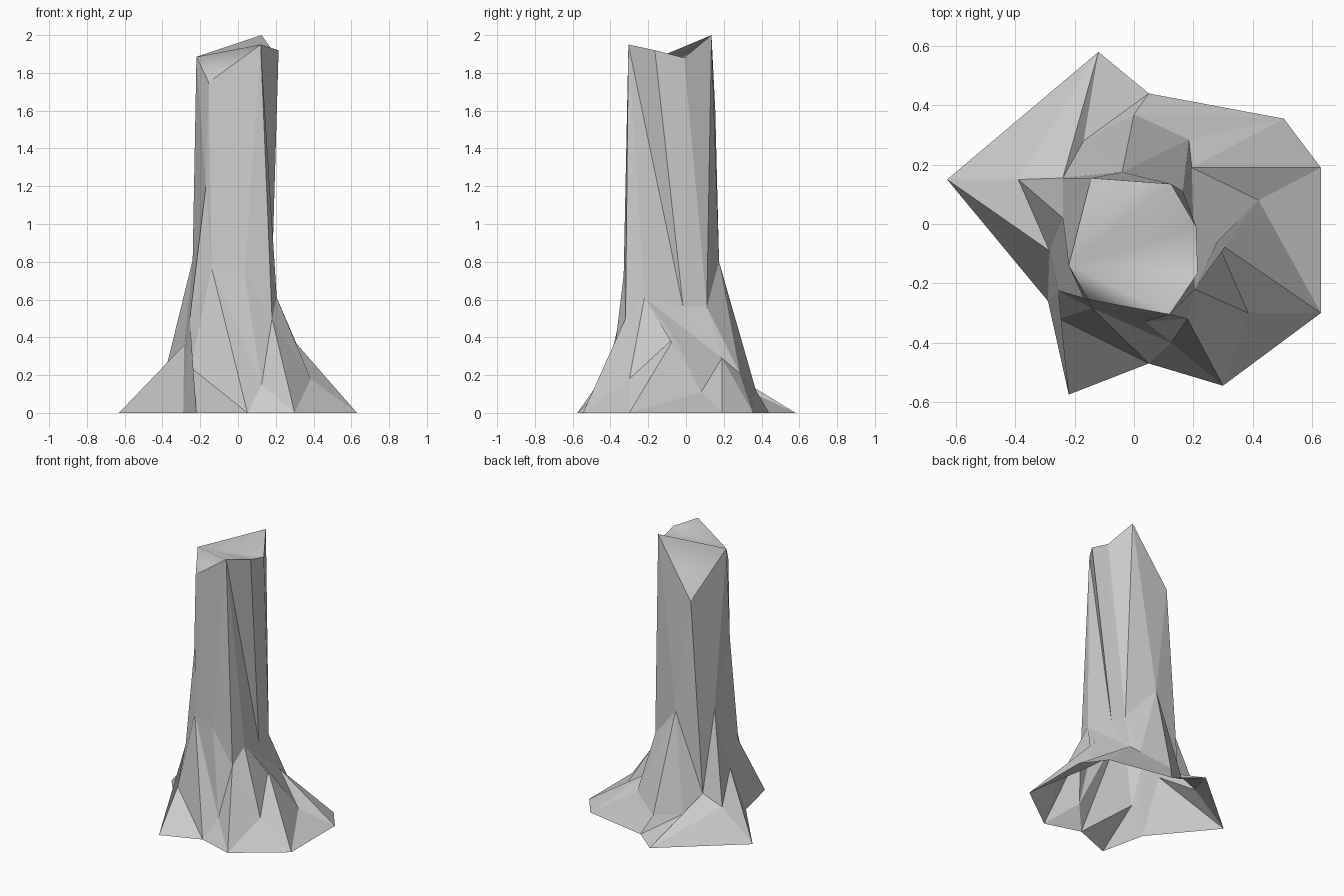
import bpy, bmesh

if "Cube" in bpy.data.objects:
    bpy.data.objects.remove(bpy.data.objects["Cube"])

# Outline rings of the trunk, counter-clockwise, starting at the front
root_tips = [(x, y, 0) for x, y in (
    (.05, -.47), (.30, -.545), (.63, -.30), (.63, .19), (.505, .355),
    (.05, .44), (-.12, .58), (-.63, .15), (-.29, -.26), (-.22, -.575))]
front_ridge = (.18, -.32, .5)     # points where roots run straight into the trunk
back_groove = (-.24, .155, .26)
root_folds = [
    (.125, -.40, .15), front_ridge, (.385, -.30, .18), (.28, -.06, .40),
    (.42, .08, .11), (.195, .19, .29), (.185, .285, .21), (0, .37, .12),
    (-.17, .28, .14), back_groove, (-.39, .15, .2), (-.285, -.09, .36),
    (-.255, -.225, .5), (-.25, -.32, .24), root_tips[0]]
trunk_base = [
    (.035, -.33, .73), front_ridge, (.205, -.22, .61), (.175, -.015, .56),
    (.165, .11, .56), (-.04, .175, .8), back_groove, (-.24, .02, .81),
    (-.17, -.25, 1.2), (-.14, -.285, .77)]
broken_rim = [
    (.12, -.305, 1.95), (.215, -.165, 1.92), (.21, -.01, 1.88),
    (.125, .135, 2.0), (-.145, .155, 1.6), (-.22, -.14, 1.885),
    (-.155, -.255, 1.75)]

bm = bmesh.new()
verts = {}


def vert(co):
    if co not in verts:
        verts[co] = bm.verts.new(co)
    return verts[co]


def tri(a, b, c):
    if len({a, b, c}) == 3:
        return bm.faces.new((vert(a), vert(b), vert(c)))


def zip_rings(low, high, steps):
    """Join two rings with triangles; each step advances the Low or High ring."""
    i = j = 0
    for s in steps:
        a, b = low[i % len(low)], high[j % len(high)]
        if s == "L":
            i += 1
            tri(a, low[i % len(low)], b)
        else:
            j += 1
            tri(a, high[j % len(high)], b)


# Roots, flare and shaft
zip_rings(root_tips, root_folds, "LHHLHHLHLHHLHLHHLHLHLHLHH")
zip_rings(root_folds, trunk_base, "LHHLLLLHHLHLLLHHLLLHHLLLH")
zip_rings(trunk_base, broken_rim, "LLLHHLHLHLLHLHLHL")

# Slanted broken top, smooth inside a sharp rim
hub = broken_rim[5]
ring = broken_rim[6:] + broken_rim[:5]
cap = [tri(hub, a, b) for a, b in zip(ring, ring[1:])]
for f in cap:
    f.smooth = True
    for e in f.edges:
        if any(g not in cap for g in e.link_faces):
            e.smooth = False

mesh = bpy.data.meshes.new("tree_trunk")
bm.to_mesh(mesh)
bm.free()
bpy.context.collection.objects.link(bpy.data.objects.new("tree_trunk", mesh))
